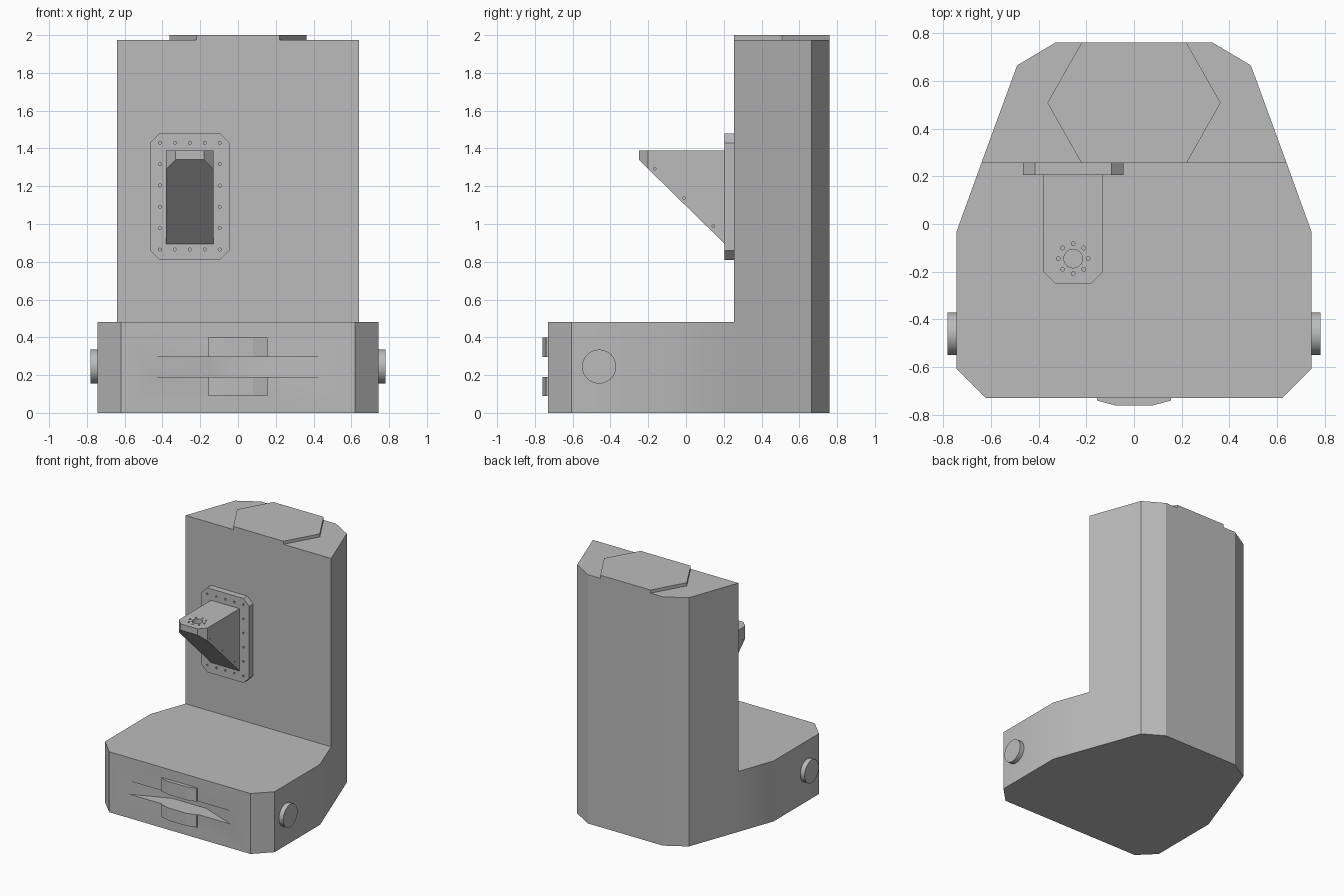
import bpy
import bmesh
from math import cos, sin, pi, radians

cube = bpy.data.objects.get("Cube")
if cube:
    bpy.data.objects.remove(cube, do_unlink=True)

grey = bpy.data.materials.new("plain grey")
grey.use_nodes = True
grey.diffuse_color = (0.5, 0.5, 0.5, 1)
grey.node_tree.nodes["Principled BSDF"].inputs["Base Color"].default_value = (0.5, 0.5, 0.5, 1)

# How outline (a, b) and depth c map onto x, y, z for each extrusion axis
PLACE = {
    "x": lambda a, b, c: (c, a, b),
    "y": lambda a, b, c: (a, c, b),
    "z": lambda a, b, c: (a, b, c),
}


def solid(name, *prisms):
    """One object made of prisms given as (outline, axis, low, high)."""
    bm = bmesh.new()
    for outline, axis, low, high in prisms:
        rings = [[bm.verts.new(PLACE[axis](a, b, c)) for a, b in outline] for c in (low, high)]
        n = len(outline)
        bm.faces.new(rings[0])
        bm.faces.new(rings[1])
        for i in range(n):
            j = (i + 1) % n
            bm.faces.new((rings[0][i], rings[0][j], rings[1][j], rings[1][i]))
    bmesh.ops.recalc_face_normals(bm, faces=bm.faces)
    mesh = bpy.data.meshes.new(name)
    bm.to_mesh(mesh)
    bm.free()
    mesh.materials.append(grey)
    obj = bpy.data.objects.new(name, mesh)
    bpy.context.collection.objects.link(obj)
    return obj


def select(obj):
    bpy.ops.object.select_all(action="DESELECT")
    obj.select_set(True)
    bpy.context.view_layer.objects.active = obj


def combine(obj, tool, operation="DIFFERENCE"):
    tool.hide_render = True
    mod = obj.modifiers.new("cut", "BOOLEAN")
    mod.operation = operation
    mod.solver = "EXACT"
    mod.object = tool
    select(obj)
    bpy.ops.object.modifier_apply(modifier=mod.name)
    bpy.data.objects.remove(tool, do_unlink=True)


def smooth(obj):
    select(obj)
    bpy.ops.object.shade_smooth_by_angle(angle=radians(30))


def circle(a, b, r, n=10):
    return [(a + r * cos(2 * pi * i / n), b + r * sin(2 * pi * i / n)) for i in range(n)]


def mirrored(half):
    """Close an outline that is symmetric in its first coordinate."""
    return half + [(-a, b) for a, b in reversed(half)]


def chamfered(x0, x1, z0, z1, c):
    return [(x0 + c, z0), (x1 - c, z0), (x1, z0 + c), (x1, z1 - c),
            (x1 - c, z1), (x0 + c, z1), (x0, z1 - c), (x0, z0 + c)]


# Body: tall footprint with the front upper part removed and a slot in the front
footprint = mirrored([(0.62, -0.73), (0.745, -0.605), (0.745, -0.035), (0.64, 0.255),
                      (0.49, 0.665), (0.33, 0.76)])
body = solid("body", (footprint, "z", 0, 1.975))
combine(body, solid("step_cutter", ([(-1, -1), (1, -1), (1, 0.255), (-1, 0.255)], "z", 0.48, 2.5)))
slot = mirrored([(0.465, -0.74), (0.445, -0.73), (0.15, -0.61)])
combine(body, solid("slot_cutter", (slot, "z", 0.19, 0.295)))
smooth(body)

# Raised hexagonal top cap
solid("top_cap", (mirrored([(0.22, 0.255), (0.363, 0.508), (0.22, 0.76)]), "z", 1.975, 2.0))

# Shallow slabs above and below the front slot
slab = mirrored([(0.155, -0.73), (0.155, -0.74), (0.08, -0.76)])
for name, low, high in (("lower_slab", 0.09, 0.19), ("upper_slab", 0.295, 0.4)):
    solid(name, (slab, "z", low, high))

# Round side knobs
for name, side in (("left_knob", 1), ("right_knob", -1)):
    smooth(solid(name, (circle(-0.46, 0.245, 0.09, 40), "x", side * 0.74, side * 0.782)))

# Mounting plate with a border of bolt holes
plate = solid("mounting_plate", (chamfered(-0.465, -0.045, 0.81, 1.48, 0.05), "y", 0.205, 0.255))
spots = [(-0.413 + 0.079 * i, z) for i in range(5) for z in (0.865, 1.43)]
spots += [(x, 0.978 + 0.113 * i) for i in range(4) for x in (-0.413, -0.097)]
combine(plate, solid("bolt_cutter", *[(circle(x, z, 0.008), "y", 0.15, 0.22) for x, z in spots]))

# Wedge bracket: chamfered shelf cut by a sloping underside
shelf = [(-0.38, 0.23), (-0.38, -0.2), (-0.33, -0.25), (-0.18, -0.25), (-0.13, -0.2), (-0.13, 0.23)]
bracket = solid("wedge_bracket", (shelf, "z", 0.5, 1.39))
slope = [(-0.35, 1.438), (-0.35, 1.6), (0.3, 1.6), (0.3, 0.802)]
combine(bracket, solid("slope_tool", (slope, "x", -0.6, 0.1)), "INTERSECT")

# Socket with a ring of holes on top, and small holes in both cheeks
holes = [(circle(-0.255, -0.145, 0.039, 24), "z", 1.31, 1.45)]
holes += [(circle(x, y, 0.008), "z", 1.37, 1.45) for x, y in circle(-0.255, -0.145, 0.063, 8)]
for y, z in ((-0.165, 1.292), (-0.01, 1.138), (0.145, 0.99)):
    holes += [(circle(y, z, 0.007), "x", x - 0.015, x + 0.015) for x in (-0.38, -0.13)]
combine(bracket, solid("hole_cutter", *holes))
